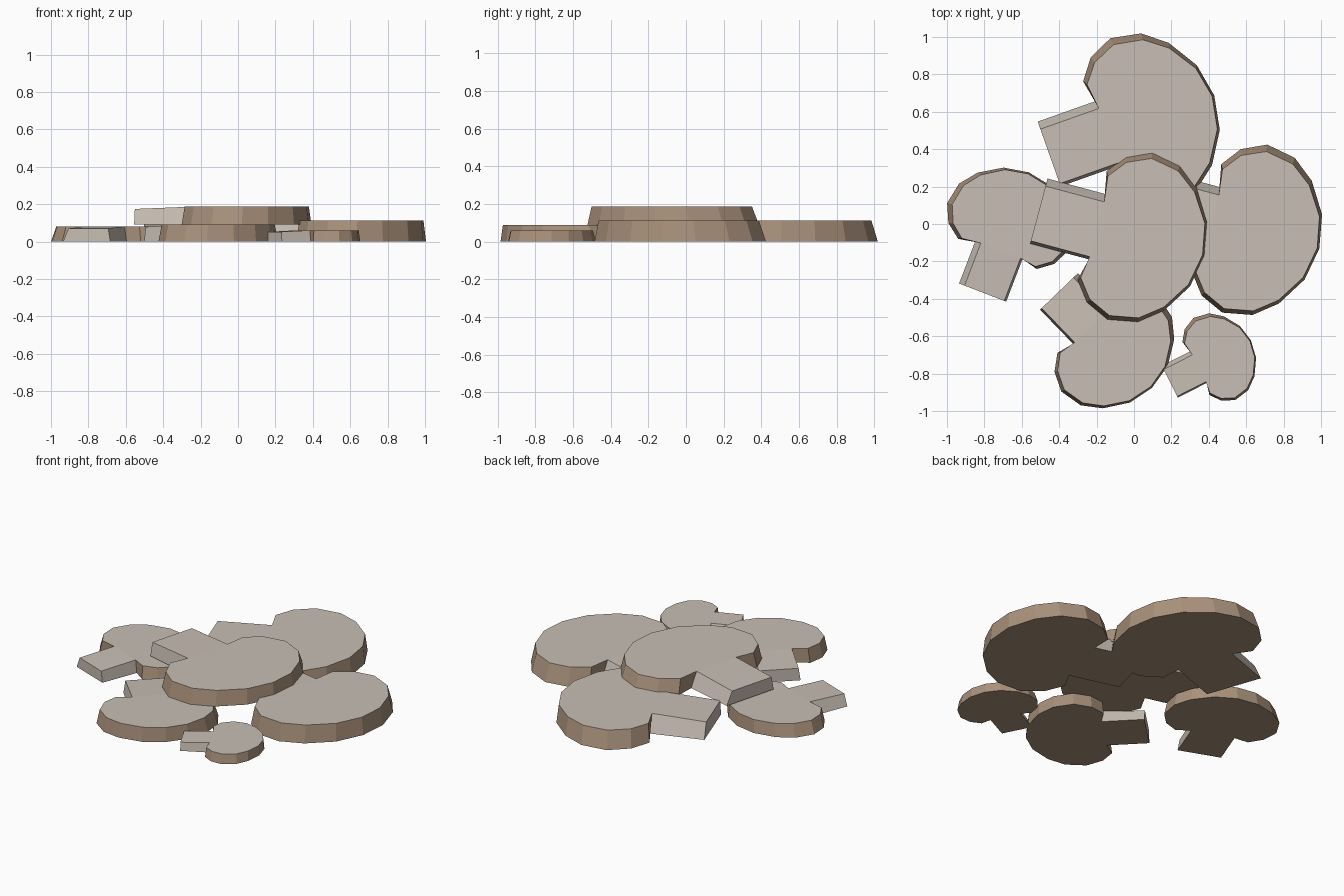
import bpy
from math import radians
from mathutils import Matrix, Vector

if "Cube" in bpy.data.objects:
    bpy.data.objects.remove(bpy.data.objects["Cube"], do_unlink=True)


def material(name, rgb):
    m = bpy.data.materials.new(name)
    m.use_nodes = True
    color = (*rgb, 1)
    m.diffuse_color = color
    m.node_tree.nodes["Principled BSDF"].inputs["Base Color"].default_value = color
    return m


cream = material("cream flesh", (0.58, 0.52, 0.46))
brown = material("brown skin", (0.40, 0.285, 0.20))

# Half of the cap outline: u runs from the stem joint to the crown, v is sideways
HALF = [(-0.03, 0.30), (0.05, 0.405), (0.18, 0.465), (0.34, 0.435),
        (0.46, 0.34), (0.56, 0.18)]
CAP = [(u, -v) for u, v in HALF] + [(0.593, 0)] + HALF[::-1]
STEM_END, STEM_HALF = -0.325, 0.18


def cap_top(u, v):
    """Tapered upper edge of the cap."""
    return u * 0.96 + 0.012, v * (0.92 if v > 0 else 0.95)


def mushroom_slice(name, x, y, angle, size, z0, z1):
    # Outline order: stem end, joint, cap, joint, stem end
    stem_lo = [(STEM_END, -STEM_HALF), (0, -STEM_HALF)]
    stem_hi = [(0, STEM_HALF), (STEM_END, STEM_HALF)]
    lower = stem_lo + CAP + stem_hi
    top_lo = [(u, -0.165) for u, v in stem_lo]
    top_hi = [(u, 0.138) for u, v in stem_hi]
    upper = top_lo + [cap_top(*p) for p in CAP] + top_hi
    n = len(lower)

    turn = Matrix.Rotation(radians(angle), 3, "Z")
    place = Vector((x, y, 0))
    end_z = z1 - 0.13 * (z1 - z0)          # stem thins towards its end
    verts = [place + turn @ Vector((u * size, v * size, z0)) for u, v in lower]
    verts += [place + turn @ Vector((u * size, v * size, end_z if u < -0.2 else z1))
              for u, v in upper]

    # Flat cut face and underside, each split at the stem joint
    cap_ring = list(range(1, n - 1))
    stem_ring = [0, 1, n - 2, n - 1]
    faces = [[i + n for i in cap_ring], [i + n for i in stem_ring],
             cap_ring[::-1], stem_ring[::-1]]
    slots = [0, 0, 1, 1]
    # Rim walls: skin around the cap, flesh around the stem
    for i in range(n):
        j = (i + 1) % n
        faces.append([i, j, j + n, i + n])
        slots.append(0 if i in (0, n - 2, n - 1) else 1)

    mesh = bpy.data.meshes.new(name)
    mesh.from_pydata(verts, [], faces)
    mesh.materials.append(cream)
    mesh.materials.append(brown)
    for poly, slot in zip(mesh.polygons, slots):
        poly.material_index = slot
    mesh.update()
    obj = bpy.data.objects.new(name, mesh)
    bpy.context.collection.objects.link(obj)


# Pile of slices: name, joint x, joint y, turn, size, bottom, top
mushroom_slice("centre_slice", -0.195, -0.015, -15, 1.0, 0.09, 0.187)
mushroom_slice("left_slice", 0.418, 0.022, -15, 1.0, 0, 0.112)
mushroom_slice("back_slice", -0.141, 0.485, 19.5, 1.02, 0, 0.112)
mushroom_slice("right_slice", -0.722, -0.139, 69, 0.75, 0, 0.081)
mushroom_slice("front_slice", -0.225, -0.543, -46, 0.78, 0, 0.09)
mushroom_slice("small_slice", 0.345, -0.765, 27, 0.53, 0, 0.06)
